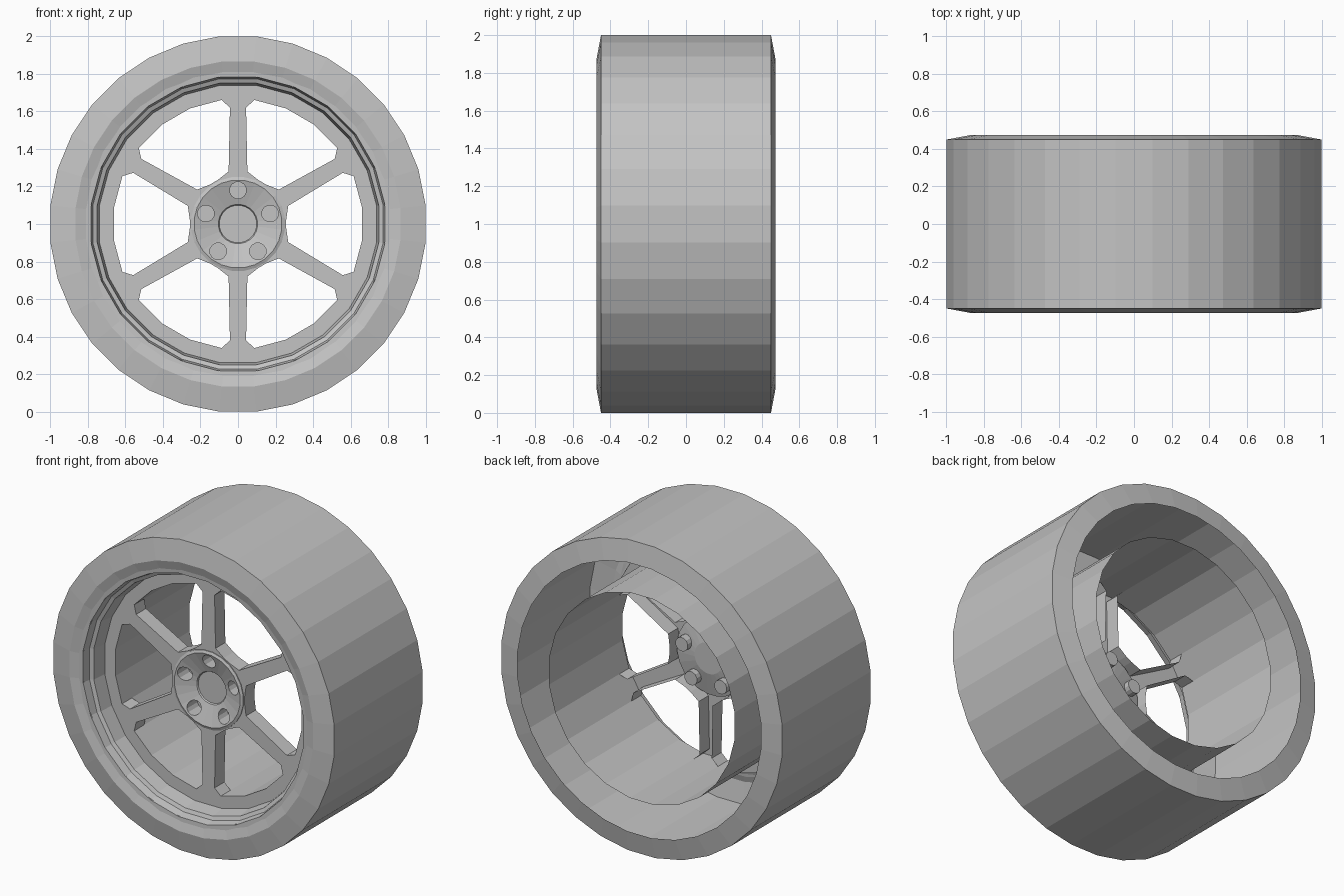
import bpy, bmesh, math
from mathutils import Vector

cube = bpy.data.objects.get("Cube")
if cube:
    bpy.data.objects.remove(cube, do_unlink=True)

grey = bpy.data.materials.new("plain_grey")
grey.use_nodes = True
COLOUR = (0.55, 0.55, 0.55, 1)
grey.diffuse_color = COLOUR
grey.node_tree.nodes["Principled BSDF"].inputs["Base Color"].default_value = COLOUR

AXLE = Vector((0, 0, 1))
RIM_SIDES = 24
RIM_R = 0.667
FACE_Y = -0.3


def polar(r, angle, y=0.0, centre=AXLE):
    return centre + Vector((r * math.cos(angle), y, r * math.sin(angle)))


def finish(name, bm):
    mesh = bpy.data.meshes.new(name)
    bm.to_mesh(mesh)
    bm.free()
    mesh.materials.append(grey)
    obj = bpy.data.objects.new(name, mesh)
    bpy.context.collection.objects.link(obj)
    return obj


def lathe(bm, profile, sides, centre=AXLE, closed=False):
    """Spin (radius, y) points round the wheel axis."""
    rings = []
    for r, y in profile:
        rings.append([bm.verts.new(polar(r, math.tau * (i + 0.5) / sides, y, centre))
                      for i in range(sides)])
    pairs = list(zip(rings, rings[1:]))
    if closed:
        pairs.append((rings[-1], rings[0]))
    for a, b in pairs:
        for i in range(sides):
            j = (i + 1) % sides
            bm.faces.new((a[i], a[j], b[j], b[i]))
    bmesh.ops.remove_doubles(bm, verts=bm.verts, dist=1e-5)
    bmesh.ops.recalc_face_normals(bm, faces=bm.faces)


def lathed(name, profile, sides, closed=False):
    bm = bmesh.new()
    lathe(bm, profile, sides, closed=closed)
    return finish(name, bm)


# Tyre shell, open at the back
lathed("tyre", [(0.79, -0.452), (0.87, -0.475), (1.005, -0.45),
                (1.005, 0.45), (0.87, 0.475)], 32)

# Stepped rim lip and the barrel behind it
lathed("rim_lip", [(0.83, -0.46), (0.79, -0.457), (0.78, -0.405),
                   (0.757, -0.395), (0.745, FACE_Y)], RIM_SIDES)
lathed("rim_barrel", [(RIM_R, FACE_Y), (RIM_R, 0.45)], RIM_SIDES)

# Spoke plate: a disc with six windows whose edges fold back
bm = bmesh.new()


def add_loop(points):
    verts = [bm.verts.new(p) for p in points]
    return [bm.edges.new((verts[i - 1], verts[i])) for i in range(len(verts))]


def circle(r, sides):
    return [polar(r, math.tau * (i + 0.5) / sides, FACE_Y) for i in range(sides)]


def window(centre):
    half = [(0.258, math.radians(5))]
    for offset, along in ((0.05, 0.28), (0.043, 0.62)):
        half.append((math.hypot(offset, along),
                     math.radians(30) - math.atan2(offset, along)))
    half += [(RIM_R, math.radians(a)) for a in (22.5, 7.5)]
    loop = half + [(r, -a) for r, a in reversed(half)]
    return [polar(r, centre + a, FACE_Y) for r, a in loop]


outline = add_loop(circle(0.745, RIM_SIDES)) + add_loop(circle(0.245, RIM_SIDES))
window_edges = []
for k in range(6):
    window_edges += add_loop(window(k * math.tau / 6))
bmesh.ops.triangle_fill(bm, use_beauty=True, edges=outline + window_edges,
                        normal=(0, -1, 0))
walls = [e for e in window_edges
         if ((e.verts[0].co + e.verts[1].co) / 2 - AXLE).xz.length < 0.655]
made = bmesh.ops.extrude_edge_only(bm, edges=walls)["geom"]
bmesh.ops.translate(bm, vec=(0, 0.1, 0),
                    verts=[g for g in made if isinstance(g, bmesh.types.BMVert)])
bmesh.ops.recalc_face_normals(bm, faces=bm.faces)
finish("spokes", bm)

# Dished hub with five bolt holes
hub = lathed("hub", [(0, -0.262), (0.1, -0.262), (0.105, -0.27), (0.235, -0.312),
                     (0.252, -0.305), (0.252, -0.265), (0.1, -0.23), (0, -0.23)],
             RIM_SIDES)
bolts = [polar(0.18, math.radians(90) + k * math.tau / 5) for k in range(5)]

bm = bmesh.new()
for c in bolts:
    lathe(bm, [(0, -0.4), (0.045, -0.4), (0.045, -0.1), (0, -0.1)], 12, c)
cutter = finish("bolt_cutter", bm)
cutter.hide_render = True
cut = hub.modifiers.new("bolt_holes", "BOOLEAN")
cut.object = cutter
cut.solver = "EXACT"
bpy.context.view_layer.objects.active = hub
bpy.ops.object.modifier_apply(modifier=cut.name)
bpy.data.objects.remove(cutter, do_unlink=True)

# Cups closing the bolt holes, standing out behind the hub
bm = bmesh.new()
for c in bolts:
    lathe(bm, [(0.045, -0.265), (0.045, -0.2), (0, -0.2)], 12, c)
finish("bolt_cups", bm)
